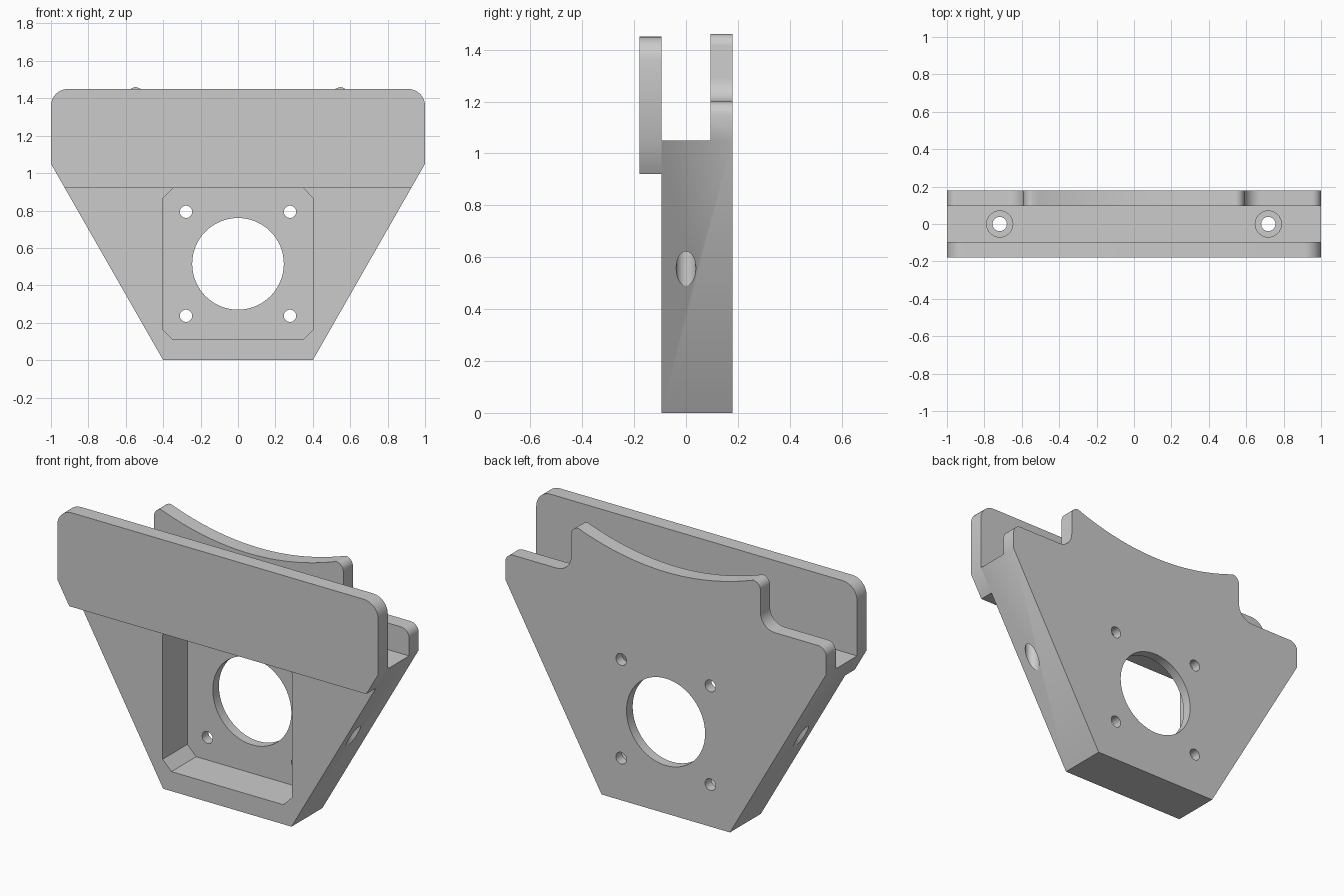
import bpy
import bmesh
from math import radians, sin, cos, pi
from mathutils import Matrix, Vector

default = bpy.data.objects.get("Cube")
if default:
    bpy.data.objects.remove(default, do_unlink=True)

grey = bpy.data.materials.new("plain grey")
grey.use_nodes = True
colour = (0.6, 0.6, 0.6, 1)
grey.diffuse_color = colour
grey.node_tree.nodes["Principled BSDF"].inputs["Base Color"].default_value = colour


def make_object(name, bm):
    bmesh.ops.recalc_face_normals(bm, faces=bm.faces)
    mesh = bpy.data.meshes.new(name)
    bm.to_mesh(mesh)
    bm.free()
    mesh.materials.append(grey)
    obj = bpy.data.objects.new(name, mesh)
    bpy.context.collection.objects.link(obj)
    return obj


def prism(name, outline, y0, y1):
    """Extrude an (x, z) outline from y0 to y1."""
    bm = bmesh.new()
    face = bm.faces.new([bm.verts.new((x, y0, z)) for x, z in outline])
    ext = bmesh.ops.extrude_face_region(bm, geom=[face])
    moved = [g for g in ext["geom"] if isinstance(g, bmesh.types.BMVert)]
    bmesh.ops.translate(bm, vec=(0, y1 - y0, 0), verts=moved)
    return make_object(name, bm)


def box(name, lo, hi):
    return prism(name, [(lo[0], lo[2]), (hi[0], lo[2]), (hi[0], hi[2]), (lo[0], hi[2])],
                 lo[1], hi[1])


def cylinder(name, centre, radius, depth, axis, segments=48):
    bm = bmesh.new()
    turn = Matrix.Rotation(pi / 2, 4, "X") if axis == "y" else Matrix()
    bmesh.ops.create_cone(bm, cap_ends=True, segments=segments, radius1=radius,
                          radius2=radius, depth=depth,
                          matrix=Matrix.Translation(centre) @ turn)
    return make_object(name, bm)


def rounded(corner, before, after, radius, steps=8):
    """Points of a fillet at a corner between two neighbouring points."""
    c = Vector(corner)
    a = (Vector(before) - c).normalized()
    b = (Vector(after) - c).normalized()
    centre = c + (a + b) * radius
    return [tuple(centre - b * radius * cos(t) - a * radius * sin(t))
            for t in (pi / 2 * i / steps for i in range(steps + 1))][::1]


def combine(target, other, operation):
    mod = target.modifiers.new(operation.lower(), "BOOLEAN")
    mod.operation = operation
    mod.solver = "EXACT"
    mod.object = other
    other.hide_render = True
    bpy.context.view_layer.objects.active = target
    bpy.ops.object.modifier_apply(modifier=mod.name)
    bpy.data.objects.remove(other, do_unlink=True)


def mirrored(half):
    return half + [(-x, z) for x, z in reversed(half) if x > 0]


FRONT, INNER, BACK = -0.18, -0.095, 0.18
DECK, SHOULDER, HORN, STEP = 1.05, 1.2, 1.46, 0.59


def slant(z):
    """Half width of the tapered sides at height z."""
    return 0.4 + 0.6 * z / DECK


# Tapered body with stepped shoulders and a concave saddle along the back
half = [(0.4, 0), (1, DECK)]
half += rounded((1, SHOULDER), (1, DECK), (STEP, SHOULDER), 0.05)
half += rounded((STEP, SHOULDER), (1, SHOULDER), (STEP, HORN), 0.09)
half += rounded((STEP, HORN), (STEP, SHOULDER), (0, HORN), 0.045)
end, sag = 0.545, 0.1
half += [(end * k / 16, HORN - sag * (1 - (k / 16) ** 2)) for k in range(15, -1, -1)]
bracket = prism("motor_bracket", mirrored(half), INNER, BACK)

# Slot above the deck, leaving only the back wall standing
combine(bracket, box("slot_cutter", (-1.2, -0.3, DECK), (1.2, 0.095, 1.7)), "DIFFERENCE")

# Front plate with rounded top corners
half = [(slant(0.92), 0.92), (1, DECK)]
half += rounded((1, 1.45), (1, DECK), (0, 1.45), 0.09)
combine(bracket, prism("front_plate", mirrored(half), FRONT, INNER), "UNION")

# Chamfered square pocket open to the front
w, bottom, top, c = 0.403, 0.11, 0.92, 0.055
half = [(w - c, bottom), (w, bottom + c), (w, top - c), (w - c, top)]
combine(bracket, prism("pocket_cutter", mirrored(half), INNER - 0.05, 0.125), "DIFFERENCE")

# Large centre opening and four screw holes through the thin wall
middle = (bottom + top) / 2
combine(bracket, cylinder("centre_cutter", (0, 0.15, middle), 0.245, 0.2, "y", 64), "DIFFERENCE")
for sx in (-1, 1):
    for sz in (-1, 1):
        hole = cylinder("screw_cutter", (sx * 0.278, 0.15, middle + sz * 0.278),
                        0.033, 0.2, "y", 32)
        combine(bracket, hole, "DIFFERENCE")

# Vertical mounting holes with counterbores in the deck
for sx in (-1, 1):
    combine(bracket, cylinder("bolt_cutter", (sx * 0.718, 0, 0.8), 0.038, 0.9, "z", 32), "DIFFERENCE")
    combine(bracket, cylinder("bore_cutter", (sx * 0.718, 0, DECK), 0.07, 0.16, "z", 32), "DIFFERENCE")

bpy.ops.object.select_all(action="DESELECT")
bracket.select_set(True)
bpy.context.view_layer.objects.active = bracket
bpy.ops.object.shade_smooth_by_angle(angle=radians(30))
